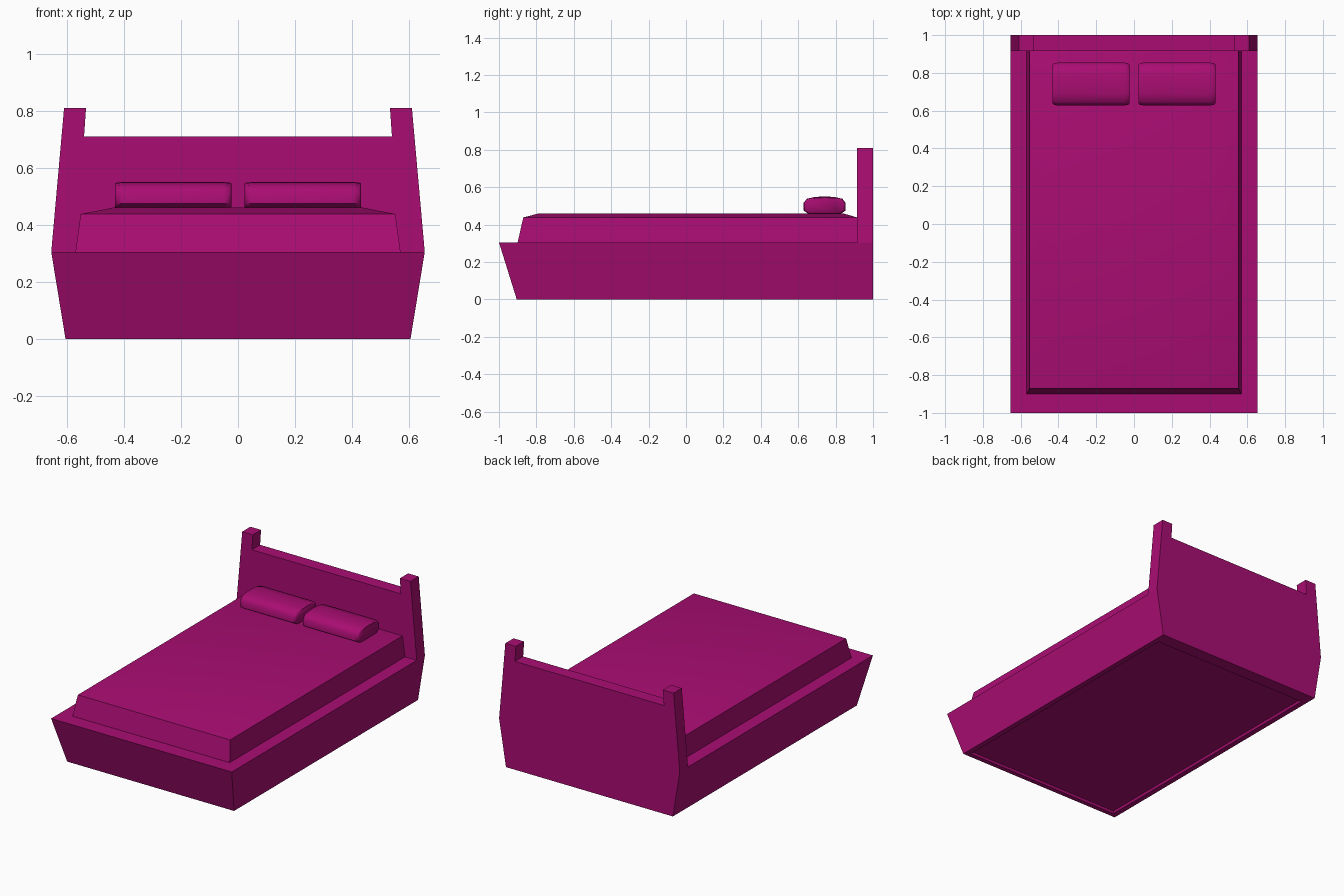
import bpy, bmesh, math

if "Cube" in bpy.data.objects:
    bpy.data.objects.remove(bpy.data.objects["Cube"])

mat = bpy.data.materials.new("magenta")
mat.diffuse_color = (0.4, 0.004, 0.17, 1)
mat.use_nodes = True
mat.node_tree.nodes["Principled BSDF"].inputs["Base Color"].default_value = mat.diffuse_color


def loft(name, rings, smooth=None):
    """Skin a stack of equal-length point loops and cap both ends."""
    bm = bmesh.new()
    loops = [[bm.verts.new(p) for p in r] for r in rings]
    for a, b in zip(loops, loops[1:]):
        for i in range(len(a)):
            j = (i + 1) % len(a)
            bm.faces.new((a[i], a[j], b[j], b[i]))
    bm.faces.new(loops[0][::-1])
    bm.faces.new(loops[-1])
    bmesh.ops.recalc_face_normals(bm, faces=bm.faces)
    me = bpy.data.meshes.new(name)
    bm.to_mesh(me)
    bm.free()
    ob = bpy.data.objects.new(name, me)
    bpy.context.collection.objects.link(ob)
    me.materials.append(mat)
    if smooth:
        bpy.ops.object.select_all(action='DESELECT')
        ob.select_set(True)
        bpy.context.view_layer.objects.active = ob
        bpy.ops.object.shade_smooth_by_angle(angle=math.radians(smooth))
    return ob


def rect(x, y0, y1, z):
    return [(-x, y0, z), (x, y0, z), (x, y1, z), (-x, y1, z)]


# Flared base with a shallow recess underneath
loft("bed_base", [rect(0.565, -0.87, 0.915, 0.015), rect(0.57, -0.875, 0.915, 0.0),
                  rect(0.605, -0.905, 0.915, 0.0), rect(0.655, -1.0, 0.915, 0.305)])

# Headboard with two raised posts, one outline given depth
half = [(0.605, 0), (0.655, 0.305), (0.61, 0.81), (0.533, 0.81), (0.54, 0.71)]
outline = half + [(-x, z) for x, z in reversed(half)]
loft("headboard", [[(x, y, z) for x, z in outline] for y in (0.915, 1.0)])

# Mattress with a softly crowned top
loft("mattress", [rect(0.57, -0.9, 0.915, 0.305), rect(0.552, -0.87, 0.915, 0.438),
                  rect(0.44, -0.785, 0.84, 0.46)], 40)

# Pillows: rounded cross-section, pinched slightly at the ends
section = [(-0.085, 0.457), (0.085, 0.457), (0.113, 0.475), (0.113, 0.515),
           (0.095, 0.538), (0.05, 0.548), (0, 0.55), (-0.05, 0.548),
           (-0.095, 0.538), (-0.113, 0.515), (-0.113, 0.475)]
ends = [(0.023, 0.88), (0.03, 0.97), (0.05, 1), (0.405, 1), (0.425, 0.97), (0.432, 0.88)]
for name, s in (("pillow_left", -1), ("pillow_right", 1)):
    loft(name, [[(s * x, 0.741 + y * k, 0.5 + (z - 0.5) * k) for y, z in section]
                for x, k in ends], 50)
